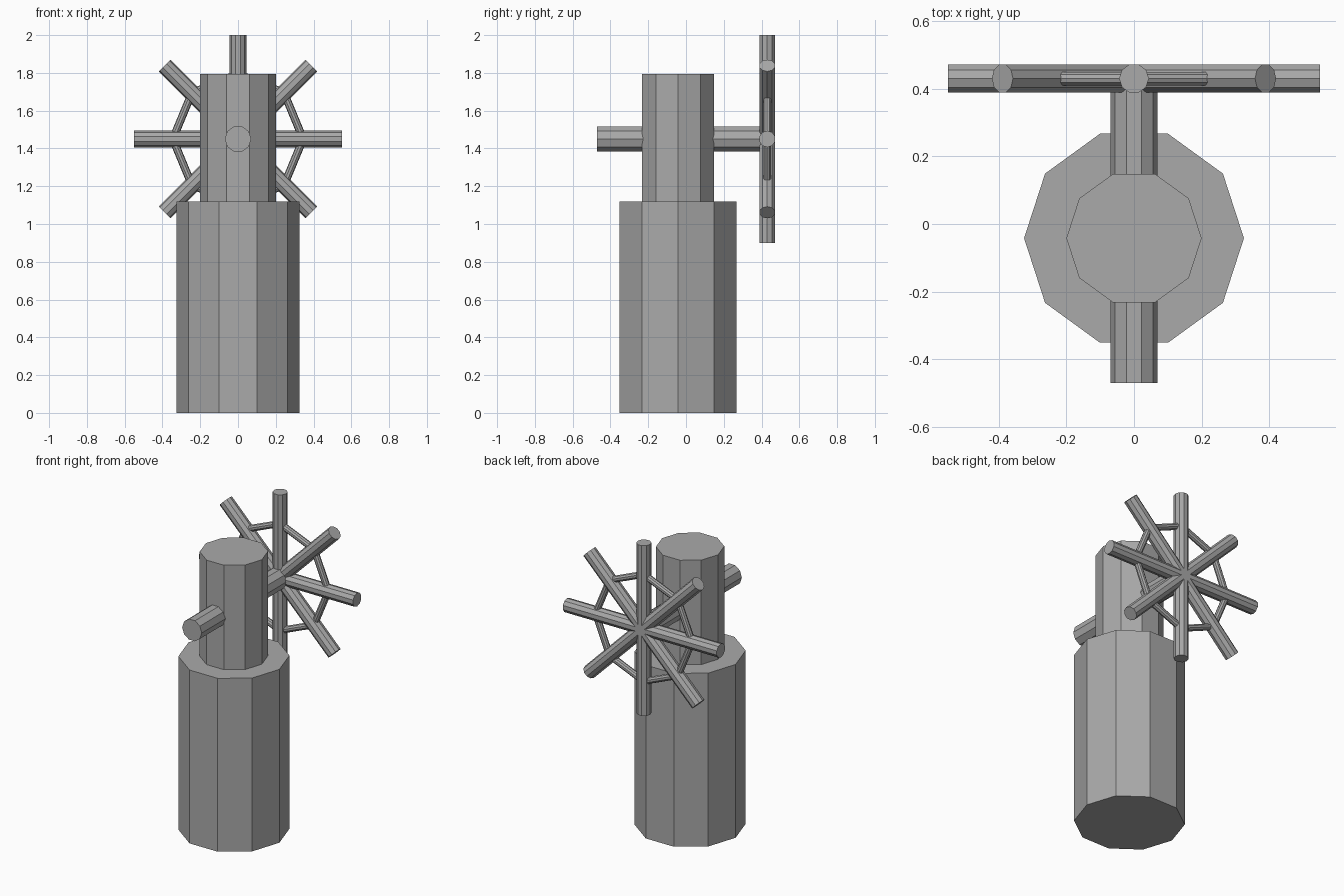
import bpy, bmesh, math
from mathutils import Matrix

if "Cube" in bpy.data.objects:
    bpy.data.objects.remove(bpy.data.objects["Cube"], do_unlink=True)

GREY = (0.4, 0.4, 0.4, 1.0)
grey = bpy.data.materials.new("plain grey")
grey.use_nodes = True
grey.diffuse_color = GREY
grey.node_tree.nodes["Principled BSDF"].inputs["Base Color"].default_value = GREY

SIDES = 10


def rod(name, radius, length, matrix):
    """Ten-sided cylinder along local z, with a corner on local x."""
    bm = bmesh.new()
    bmesh.ops.create_cone(bm, cap_ends=True, segments=SIDES, radius1=radius,
                          radius2=radius, depth=length,
                          matrix=matrix @ Matrix.Rotation(math.pi / 2, 4, 'Z'))
    mesh = bpy.data.meshes.new(name)
    bm.to_mesh(mesh)
    bm.free()
    mesh.materials.append(grey)
    obj = bpy.data.objects.new(name, mesh)
    bpy.context.collection.objects.link(obj)
    return obj


def move(x, y, z):
    return Matrix.Translation((x, y, z))


def turn(angle, axis='Y'):
    return Matrix.Rotation(angle, 4, axis)


# Tower: wide base and narrow upper drum
TOWER_Y, BASE_TOP, TOWER_TOP = -0.042, 1.12, 1.795
rod("tower_base", 0.325, BASE_TOP, move(0, TOWER_Y, BASE_TOP / 2))
rod("tower_top", 0.2, TOWER_TOP - BASE_TOP,
    move(0, TOWER_Y, (BASE_TOP + TOWER_TOP) / 2))

# Axle running through the upper drum to the wheel
WHEEL_Y, WHEEL_Z = 0.43, 1.45
FRONT_Y = -0.47
rod("axle", 0.07, WHEEL_Y - FRONT_Y,
    move(0, (FRONT_Y + WHEEL_Y) / 2, WHEEL_Z) @ turn(math.pi / 2, 'X'))

# Wheel: four full-width bars make eight spokes
hub = move(0, WHEEL_Y, WHEEL_Z)
for i in range(4):
    rod(f"spoke_bar_{i + 1}", 0.044, 1.1, hub @ turn(i * math.pi / 4))

# Thin braces joining neighbouring spokes
BRACE_R = 0.345
half = math.pi / 8
for i in range(8):
    rod(f"brace_{i + 1}", 0.021, 2 * BRACE_R * math.sin(half),
        hub @ turn((2 * i + 1) * half) @ move(0, 0, BRACE_R * math.cos(half))
        @ turn(math.pi / 2))
